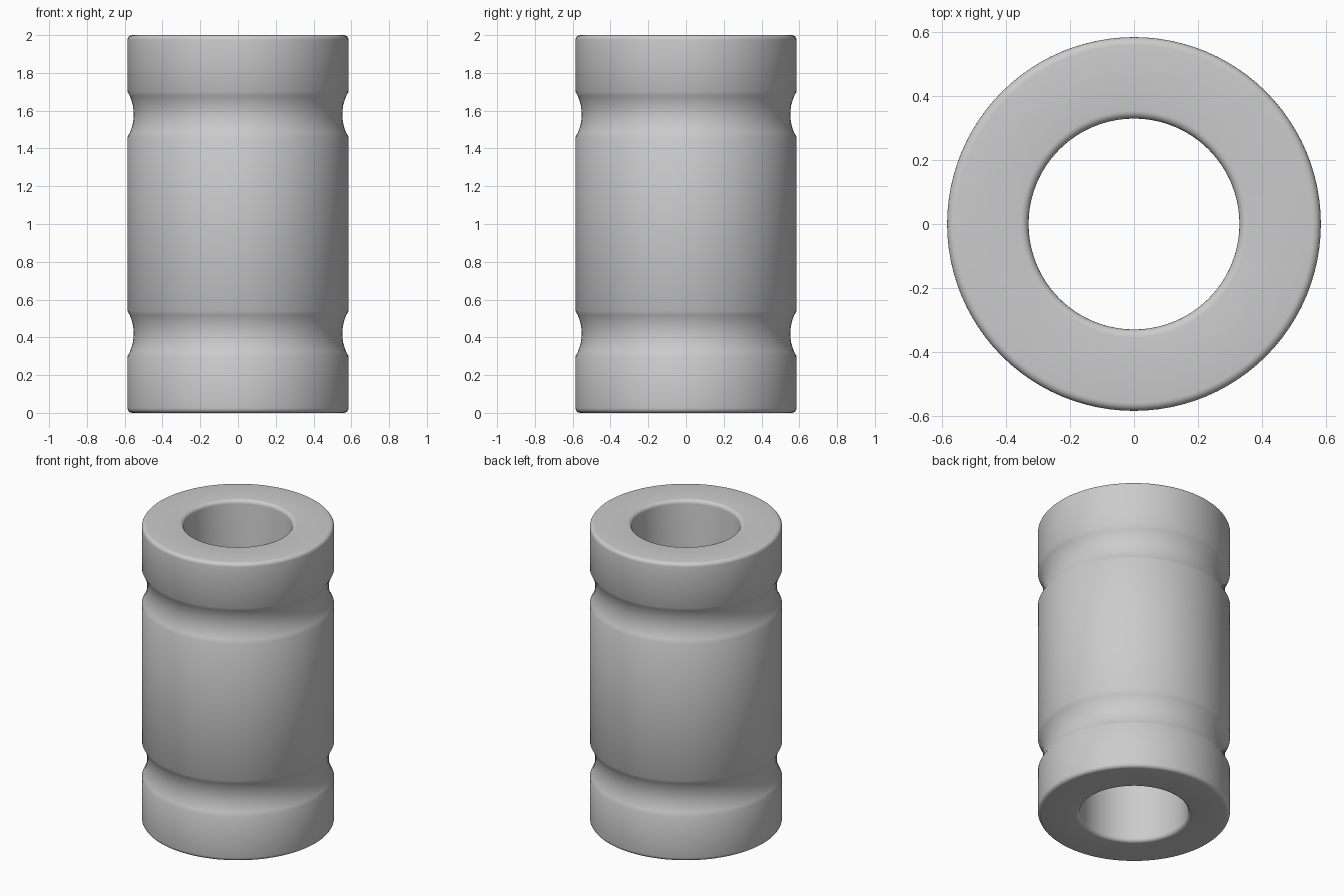
import bpy, bmesh, math

cube = bpy.data.objects.get("Cube")
if cube:
    bpy.data.objects.remove(cube, do_unlink=True)

OUTER, BORE, TOP = 0.585, 0.33, 2.0
FILLET, SEGMENTS = 0.025, 96
GROOVE_Z, GROOVE_HALF, GROOVE_DEPTH = 0.42, 0.12, 0.033


def corner(cx, cz, start, end, steps=5):
    """Rounded edge as (radius, height) points."""
    angles = [math.radians(start + (end - start) * i / steps) for i in range(steps + 1)]
    return [(cx + FILLET * math.cos(a), cz + FILLET * math.sin(a)) for a in angles]


def groove(steps=10):
    """Shallow circular-arc groove cut into the outer wall."""
    r = (GROOVE_HALF ** 2 + GROOVE_DEPTH ** 2) / (2 * GROOVE_DEPTH)
    half = math.asin(GROOVE_HALF / r)
    points = []
    for i in range(steps + 1):
        a = half * (2 * i / steps - 1)
        points.append((OUTER - GROOVE_DEPTH + r * (1 - math.cos(a)), GROOVE_Z + r * math.sin(a)))
    return points


# Lower half of the wall section, mirrored to give the upper half
lower = corner(BORE + FILLET, FILLET, 180, 270)
lower += corner(OUTER - FILLET, FILLET, 270, 360) + groove()
profile = lower + [(r, TOP - z) for r, z in reversed(lower)]

# Spin the closed section around the axis
bm = bmesh.new()
verts = [bm.verts.new((r, 0, z)) for r, z in profile]
edges = [bm.edges.new((v, verts[(i + 1) % len(verts)])) for i, v in enumerate(verts)]
bmesh.ops.spin(bm, geom=verts + edges, cent=(0, 0, 0), axis=(0, 0, 1),
               angle=math.tau, steps=SEGMENTS, use_merge=True)
bmesh.ops.remove_doubles(bm, verts=bm.verts, dist=0.0001)
bmesh.ops.recalc_face_normals(bm, faces=bm.faces)
mesh = bpy.data.meshes.new("grooved_sleeve")
bm.to_mesh(mesh)
bm.free()
sleeve = bpy.data.objects.new("grooved_sleeve", mesh)
bpy.context.collection.objects.link(sleeve)

# Plain grey finish
grey = bpy.data.materials.new("plain_grey")
grey.use_nodes = True
colour = (0.6, 0.6, 0.6, 1)
grey.diffuse_color = colour
grey.node_tree.nodes["Principled BSDF"].inputs["Base Color"].default_value = colour
mesh.materials.append(grey)

# Smooth shading
bpy.context.view_layer.objects.active = sleeve
sleeve.select_set(True)
bpy.ops.object.shade_smooth_by_angle(angle=math.radians(40))
